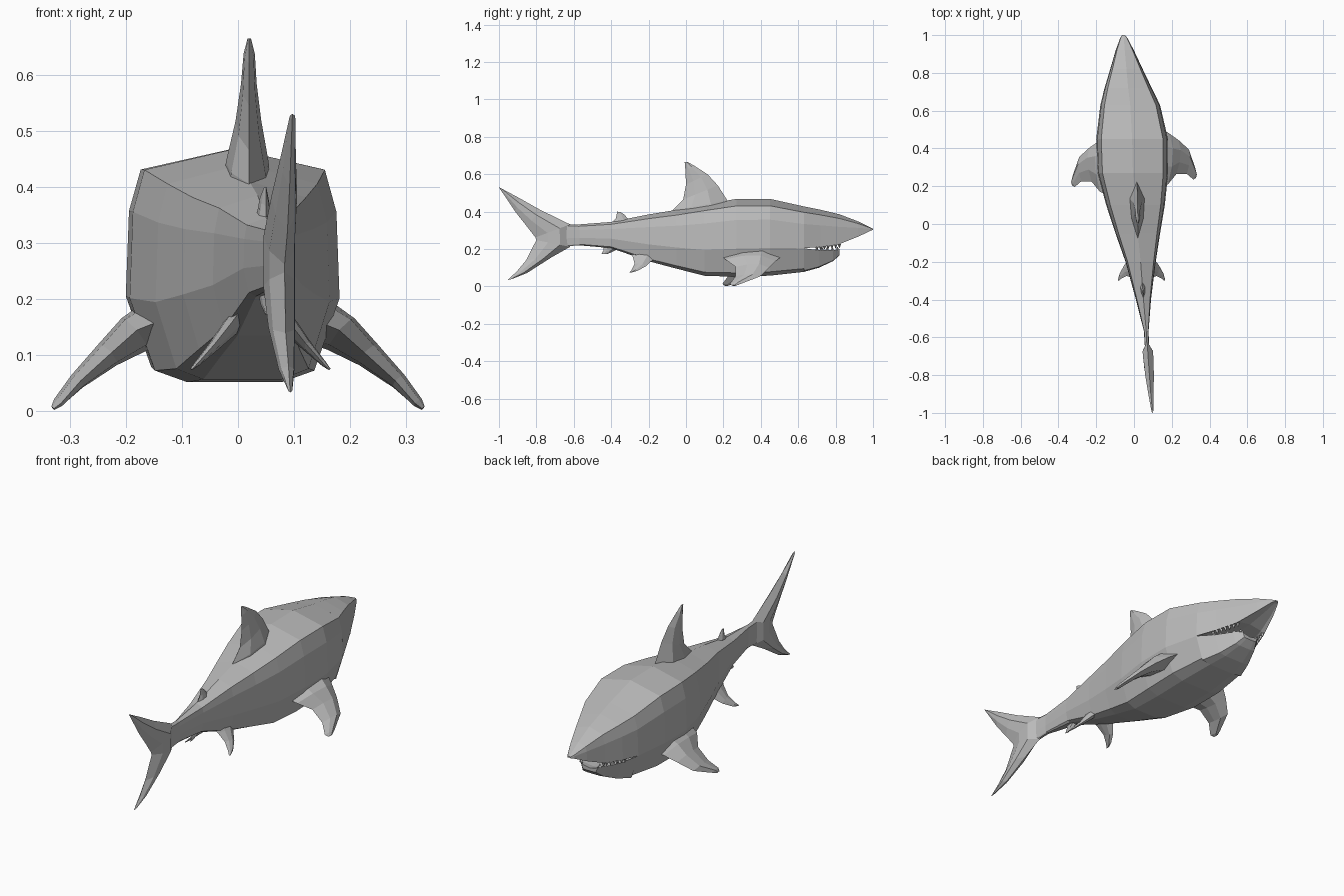
import bpy, bmesh, math
from mathutils import Vector

grey = bpy.data.materials.new("shark grey")
grey.diffuse_color = (0.5, 0.5, 0.5, 1)


def loft(name, rings, caps=True):
    """Skin a list of closed rings with flat faces."""
    bm = bmesh.new()
    vs = [[bm.verts.new(p) for p in r] for r in rings]
    n = len(rings[0])
    for a, b in zip(vs, vs[1:]):
        for i in range(n):
            j = (i + 1) % n
            bm.faces.new((a[i], a[j], b[j], b[i]))
    if caps:
        bm.faces.new(vs[0])
        bm.faces.new(vs[-1])
    bmesh.ops.recalc_face_normals(bm, faces=bm.faces)
    me = bpy.data.meshes.new(name)
    bm.to_mesh(me)
    bm.free()
    me.materials.append(grey)
    ob = bpy.data.objects.new(name, me)
    bpy.context.collection.objects.link(ob)
    return ob


def mirrored(half, cx):
    """Ring from right-half (x, y, z) points, first and last on the centre line."""
    left = [(-x, y, z) for x, y, z in half[-2:0:-1]]
    return [(x + cx, y, z) for x, y, z in half + left]


def fin(name, stations):
    """Station: leading point, trailing point, half-thickness vector."""
    rings = []
    for le, te, t in stations:
        le, te, t = Vector(le), Vector(te), Vector(t)
        a, b = le.lerp(te, 0.3), le.lerp(te, 0.65)
        rings.append([le, a + t, b + t * 0.8, te, b - t * 0.8, a - t])
    return loft(name, rings)


# Body, bending sideways toward the tail: y, centre x, half width, bottom z, top z
BODY = [(-0.64, 0.068, 0.012, 0.215, 0.333), (-0.57, 0.065, 0.012, 0.22, 0.332),
        (-0.4, 0.05, 0.04, 0.205, 0.345), (-0.2, 0.035, 0.08, 0.135, 0.385),
        (-0.05, 0.02, 0.118, 0.095, 0.41), (0.1, 0.008, 0.155, 0.057, 0.44),
        (0.27, -0.006, 0.187, 0.052, 0.468), (0.45, -0.01, 0.19, 0.058, 0.468),
        (0.63, -0.02, 0.158, 0.078, 0.428)]
SECTION = [(0, 1), (0.86, 0.91), (0.97, 0.73), (1, 0.36), (0.76, 0.05), (0.45, 0), (0, 0)]
loft("body", [mirrored([(w * u, y, lo + (hi - lo) * v) for u, v in SECTION], cx)
              for y, cx, w, lo, hi in BODY])

# Snout above the mouth: y, centre x, half width, lip z, top z
SNOUT = [(0.63, -0.02, 0.158, 0.204, 0.428), (0.72, -0.031, 0.125, 0.212, 0.41),
         (0.82, -0.04, 0.086, 0.226, 0.386), (0.92, -0.049, 0.048, 0.266, 0.348),
         (0.985, -0.054, 0.019, 0.297, 0.316), (1.0, -0.055, 0.008, 0.302, 0.309)]
loft("snout", [mirrored([(0, y, hi), (w * 0.86, y, hi - 0.14 * (hi - lip)),
                         (w * 0.97, y, hi - 0.42 * (hi - lip)), (w, y, lip),
                         (w * 0.78, y, lip + 0.08 * (hi - lip)),
                         (0, y, lip + 0.15 * (hi - lip))], cx)
               for y, cx, w, lip, hi in SNOUT])

# Lower jaw: y, centre x, half width, lip z, bottom z
JAW = [(0.63, -0.02, 0.158, 0.204, 0.078), (0.71, -0.03, 0.117, 0.194, 0.1),
       (0.785, -0.037, 0.075, 0.194, 0.135), (0.82, -0.04, 0.048, 0.2, 0.165)]
loft("lower_jaw", [mirrored([(0, y, lip - 0.02), (w * 0.8, y, lip - 0.012), (w, y, lip),
                             (w * 0.76, y, lo + 0.05 * (lip - lo)), (w * 0.45, y, lo),
                             (0, y, lo)], cx) for y, cx, w, lip, lo in JAW])


# Teeth along both lips
def tooth(name, x, y, z, h):
    r = 0.01
    base = [(x + r * math.cos(k * math.pi / 2), y + r * math.sin(k * math.pi / 2), z)
            for k in range(4)]
    tip = [(x + (px - x) * 0.05, y + (py - y) * 0.05, z + h) for px, py, _ in base]
    loft(name, [base, tip])


for s in (-1, 1):
    for i in range(7):
        f = i / 6
        y = 0.7 + 0.12 * f
        cx, w = -0.03 - 0.01 * f, 0.122 - 0.045 * f
        tooth("upper_tooth", cx + s * w, y, 0.212 + 0.014 * f, -0.02)
    for i in range(5):
        f = i / 4
        y = 0.7 + 0.11 * f
        tooth("lower_tooth", -0.03 - 0.01 * f + s * (0.114 - 0.062 * f), y, 0.192, 0.02)

# Main back fin
fin("dorsal_fin", [
    ((0.015, 0.24, 0.42), (0.02, -0.08, 0.38), (0.042, 0, 0)),
    ((0.015, 0.22, 0.462), (0.02, -0.075, 0.405), (0.038, 0, 0)),
    ((0.018, 0.17, 0.54), (0.02, -0.015, 0.465), (0.023, 0, 0)),
    ((0.019, 0.115, 0.6), (0.02, 0, 0.545), (0.014, 0, 0)),
    ((0.02, 0.045, 0.645), (0.02, -0.003, 0.62), (0.01, 0, 0)),
    ((0.02, 0.01, 0.665), (0.02, -0.007, 0.665), (0.003, 0, 0))])

# Small rear fins, above and below
fin("rear_dorsal_fin", [
    ((0.045, -0.3, 0.35), (0.05, -0.4, 0.335), (0.014, 0, 0)),
    ((0.045, -0.33, 0.385), (0.05, -0.375, 0.365), (0.008, 0, 0)),
    ((0.047, -0.35, 0.398), (0.05, -0.368, 0.4), (0.002, 0, 0))])
fin("anal_fin", [
    ((0.045, -0.34, 0.21), (0.052, -0.44, 0.22), (0.012, 0, 0)),
    ((0.048, -0.395, 0.185), (0.052, -0.44, 0.195), (0.008, 0, 0)),
    ((0.05, -0.42, 0.173), (0.052, -0.452, 0.173), (0.002, 0, 0))])

# Tail fin, tip to tip through the fork
fin("tail_fin", [
    ((0.097, -0.985, 0.523), (0.097, -1.0, 0.53), (0.005, 0, 0)),
    ((0.088, -0.89, 0.472), (0.092, -0.913, 0.4), (0.014, 0, 0)),
    ((0.08, -0.78, 0.41), (0.088, -0.85, 0.32), (0.023, 0, 0)),
    ((0.069, -0.62, 0.332), (0.083, -0.805, 0.262), (0.028, 0, 0)),
    ((0.069, -0.62, 0.212), (0.083, -0.8, 0.248), (0.028, 0, 0)),
    ((0.075, -0.72, 0.155), (0.085, -0.855, 0.14), (0.024, 0, 0)),
    ((0.085, -0.85, 0.072), (0.09, -0.905, 0.08), (0.014, 0, 0)),
    ((0.093, -0.93, 0.04), (0.093, -0.955, 0.034), (0.004, 0, 0))])

# Paired side fins and belly fins, the sides slightly staggered by the bend
for s, side in ((-1, "left"), (1, "right")):
    dy = 0.02 * s

    def P(x, y, z):
        return (s * x, y + dy, z)

    def T(k):
        return (s * 0.65 * k, 0, 0.76 * k)

    fin(side + "_pectoral_fin", [
        (P(0.14, 0.49, 0.16), P(0.13, 0.17, 0.165), T(0.045)),
        (P(0.185, 0.46, 0.135), P(0.18, 0.19, 0.145), T(0.037)),
        (P(0.235, 0.425, 0.1), P(0.225, 0.245, 0.105), T(0.025)),
        (P(0.29, 0.375, 0.053), P(0.28, 0.245, 0.055), T(0.015)),
        (P(0.325, 0.275, 0.015), P(0.315, 0.215, 0.015), T(0.009)),
        (P(0.331, 0.25, 0.006), P(0.328, 0.225, 0.005), T(0.004))])

    def Q(x, y, z):
        return (0.04 + s * x, y, z)

    fin(side + "_pelvic_fin", [
        (Q(0.03, -0.14, 0.17), Q(0.025, -0.3, 0.195), T(0.02)),
        (Q(0.06, -0.18, 0.14), Q(0.05, -0.285, 0.16), T(0.015)),
        (Q(0.09, -0.215, 0.108), Q(0.08, -0.275, 0.122), T(0.009)),
        (Q(0.115, -0.26, 0.083), Q(0.108, -0.29, 0.09), T(0.005)),
        (Q(0.124, -0.29, 0.075), Q(0.122, -0.302, 0.075), T(0.002))])
